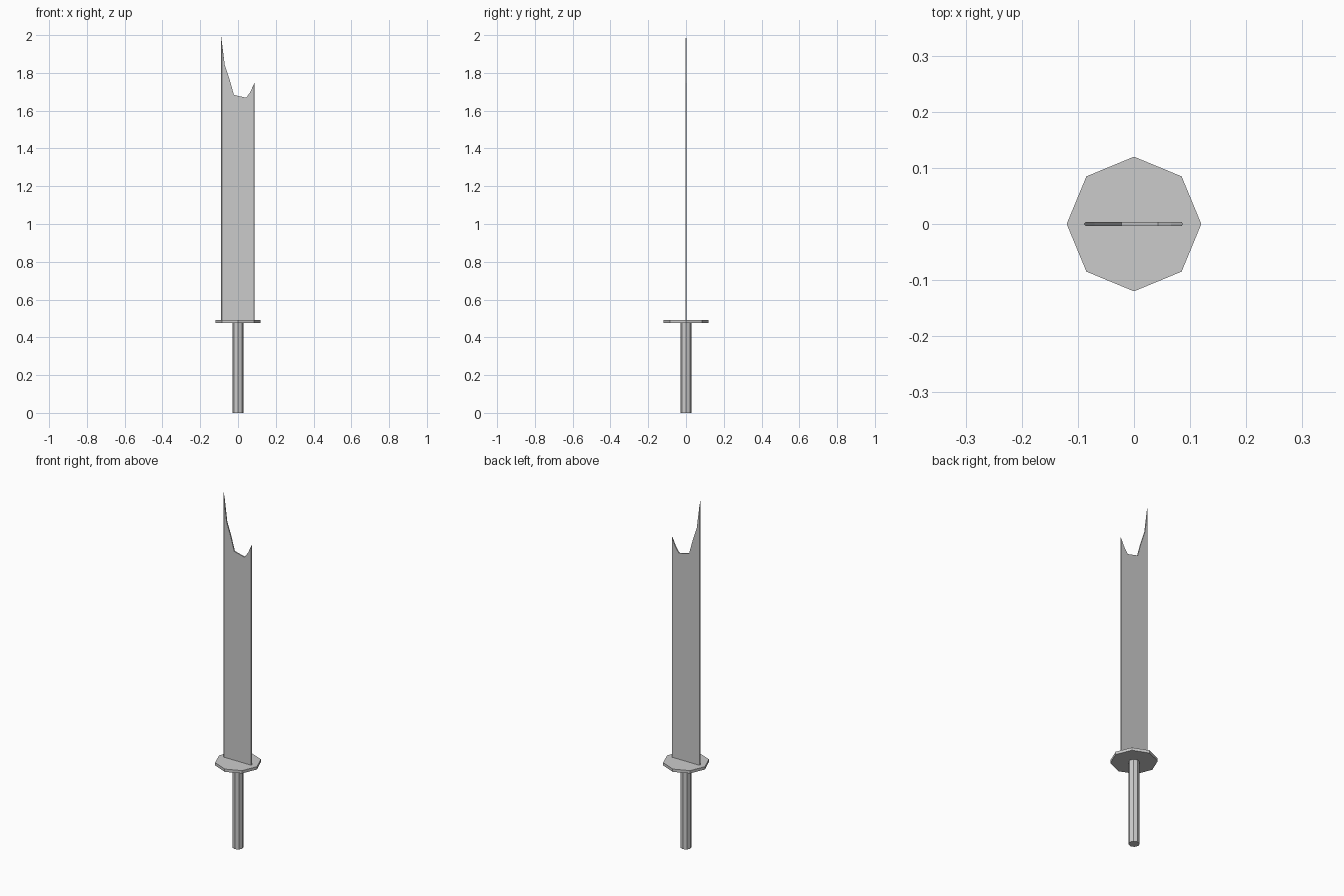
import bpy, bmesh

if "Cube" in bpy.data.objects:
    bpy.data.objects.remove(bpy.data.objects["Cube"])

def prism(name, radius, z0, z1, sides=8):
    bpy.ops.mesh.primitive_cylinder_add(vertices=sides, radius=radius, depth=z1 - z0,
                                        location=(0, 0, (z0 + z1) / 2))
    bpy.context.object.name = name

# Octagonal grip and guard
prism("grip", 0.029, 0.0, 0.478)
prism("guard", 0.12, 0.476, 0.492)

# Broken blade: jagged outline, thinned to a sharp edge on both long sides
core = [(-0.09, 0.49), (0.088, 0.49), (0.088, 1.75), (0.066, 1.70), (0.043, 1.668),
        (-0.022, 1.684), (-0.043, 1.76), (-0.07, 1.84), (-0.09, 2.0)]
side = [(max(-0.086, min(0.085, x)), z) for x, z in core]
side[2] = (0.085, 1.742)
side[-1] = (-0.086, 1.965)

bm = bmesh.new()
rings = [[bm.verts.new((x, y, z)) for x, z in outline]
         for outline, y in ((side, -0.0033), (core, 0.0), (side, 0.0033))]
n = len(core)
for a, b in zip(rings, rings[1:]):
    for i in range(n):
        j = (i + 1) % n
        bm.faces.new((a[i], b[i], b[j], a[j]))
bm.faces.new(rings[0])
bm.faces.new(rings[2][::-1])
bmesh.ops.recalc_face_normals(bm, faces=bm.faces)
mesh = bpy.data.meshes.new("blade")
bm.to_mesh(mesh)
bm.free()
bpy.context.collection.objects.link(bpy.data.objects.new("blade", mesh))
